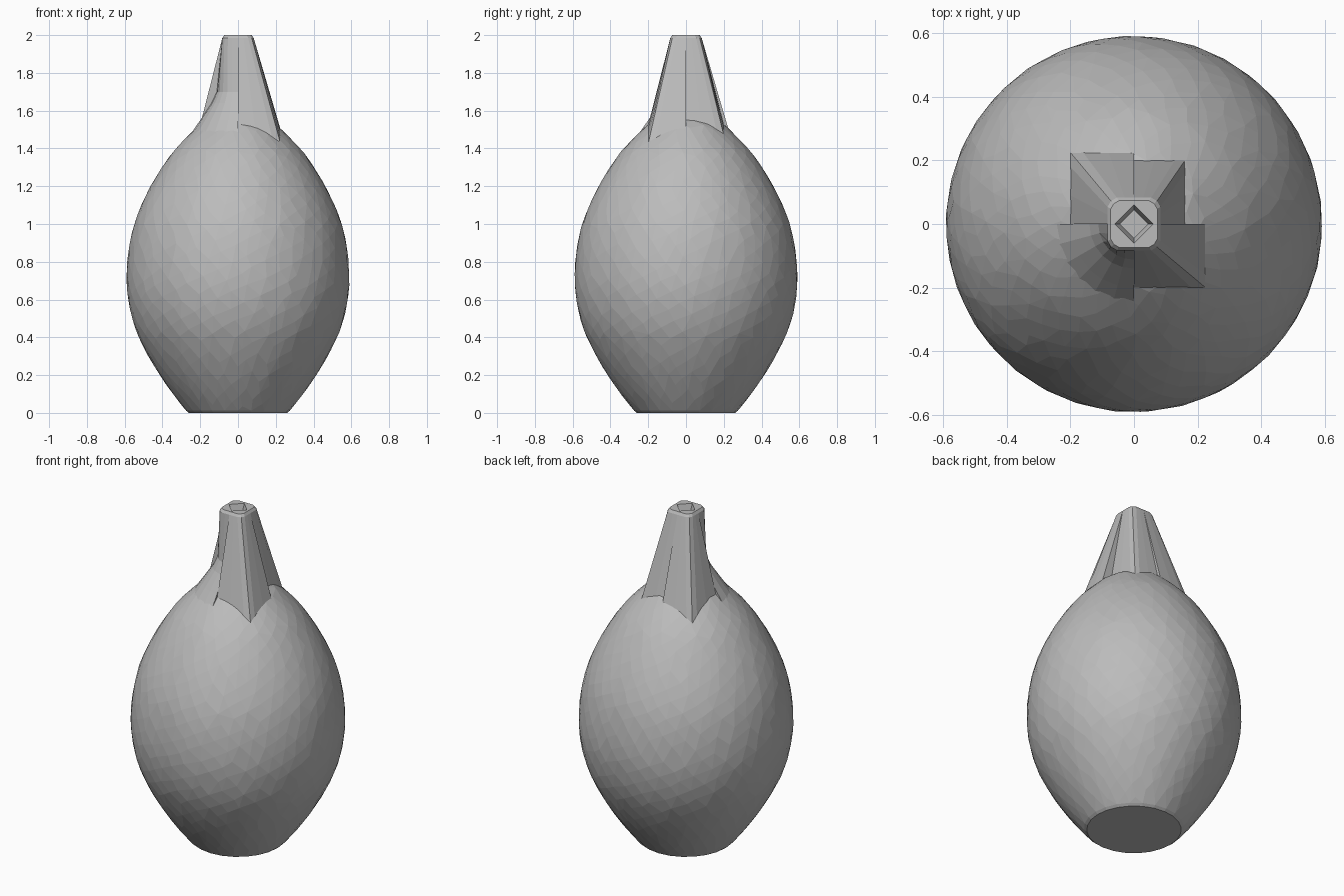
import bpy, bmesh, math, random
from mathutils import Vector

cube = bpy.data.objects.get("Cube")
if cube:
    bpy.data.objects.remove(cube, do_unlink=True)
random.seed(4)

clay = bpy.data.materials.new("grey_clay")
clay.use_nodes = True
clay.diffuse_color = (0.5, 0.5, 0.5, 1)
clay.node_tree.nodes["Principled BSDF"].inputs["Base Color"].default_value = (0.5, 0.5, 0.5, 1)

# Egg profile: (height, radius)
PROFILE = [(0, 0.26), (0.012, 0.275), (0.1, 0.345), (0.2, 0.415), (0.3, 0.475),
           (0.42, 0.534), (0.52, 0.566), (0.62, 0.584), (0.7, 0.59), (0.8, 0.586),
           (0.9, 0.573), (1.0, 0.55), (1.1, 0.512), (1.2, 0.463), (1.3, 0.403),
           (1.38, 0.347), (1.45, 0.282), (1.53, 0.2), (1.57, 0.12)]


def interpolate(value, pairs):
    for (a, u), (b, v) in zip(pairs, pairs[1:]):
        if a <= value <= b:
            return u + (v - u) * (value - a) / (b - a)
    return pairs[-1][1]


def radius_at(z):
    return interpolate(z, PROFILE)


def height_at(r):
    upper = [(radius, z) for z, radius in reversed(PROFILE) if z >= 0.7]
    return interpolate(r, upper)


def finish(bm, name):
    bmesh.ops.recalc_face_normals(bm, faces=bm.faces)
    mesh = bpy.data.meshes.new(name)
    bm.to_mesh(mesh)
    bm.free()
    mesh.materials.append(clay)
    obj = bpy.data.objects.new(name, mesh)
    bpy.context.collection.objects.link(obj)
    return obj


# Body: irregular facets made by wrapping scattered points on the egg
bm = bmesh.new()
COUNT = 900
GOLDEN = math.pi * (3 - math.sqrt(5))
for i in range(COUNT):
    z = 0.03 + 1.54 * (i + 0.5) / COUNT
    a = i * GOLDEN + random.uniform(-0.03, 0.03)
    r = radius_at(z) * 1.002
    bm.verts.new((r * math.cos(a), r * math.sin(a), z))
for z in (0, 0.012):
    for i in range(24):
        a = math.tau * i / 24
        bm.verts.new((radius_at(z) * math.cos(a), radius_at(z) * math.sin(a), z))
hull = bmesh.ops.convex_hull(bm, input=bm.verts)
bmesh.ops.delete(bm, geom=[v for v in bm.verts if not v.link_faces], context='VERTS')
bmesh.ops.dissolve_limit(bm, angle_limit=math.radians(2), verts=bm.verts, edges=bm.edges)
finish(bm, "vase_body")


# Neck: each quarter lofts from a square foot to a chamfered square mouth
def quarter(half):
    """Mirror half an outline across the diagonal."""
    return half + [(y, x) for x, y in reversed(half[:-1])]


MOUTH = quarter([(1, 0), (1, 0.35), (1, 0.65), (0.87, 0.87)])
FOOT = quarter([(1, 0), (1, 0.4), (1, 0.8), (1, 1)])
ARC = [(math.cos(math.pi / 12 * i), math.sin(math.pi / 12 * i)) for i in range(7)]
DIAMOND = [(1 - i / 6, i / 6) for i in range(7)]


def foot_ring(w, d):
    pts = [(x * w, y * d) for x, y in FOOT]
    return [(x, y, height_at(math.hypot(x, y)) - 0.004) for x, y in pts]


def flat_ring(shape, size, z):
    return [(x * size, y * size, z) for x, y in shape]


ROUND_FOOT = [flat_ring(ARC, 0.25, height_at(0.25) - 0.004),
              flat_ring(ARC, 0.2, 1.55), flat_ring(ARC, 0.14, 1.64),
              flat_ring(ARC, 0.112, 1.7)]
QUARTERS = [  # x sign, y sign, lower rings
    (1, 1, [foot_ring(0.16, 0.2)]),
    (-1, 1, [foot_ring(0.2, 0.225)]),
    (-1, -1, ROUND_FOOT),
    (1, -1, [foot_ring(0.225, 0.2)]),
]
TOP = [flat_ring(MOUTH, 0.083, 1.985), flat_ring(MOUTH, 0.073, 2.0),
       flat_ring(DIAMOND, 0.06, 2.0), flat_ring(DIAMOND, 0.045, 1.96)]

bm = bmesh.new()
for sx, sy, lower in QUARTERS:
    rings = [[bm.verts.new((x * sx, y * sy, z)) for x, y, z in ring] for ring in lower + TOP]
    for a, b in zip(rings, rings[1:]):
        for i in range(6):
            bm.faces.new((a[i], a[i + 1], b[i + 1], b[i]))
    # Mouth floor and closing walls along the quarter seams
    centre = bm.verts.new((0, 0, 1.96))
    bm.faces.new([centre] + rings[-1])
    for k in (0, 6):
        low = bm.verts.new((0, 0, 1.5))
        bm.faces.new([low] + [ring[k] for ring in rings] + [centre])
finish(bm, "vase_neck")
